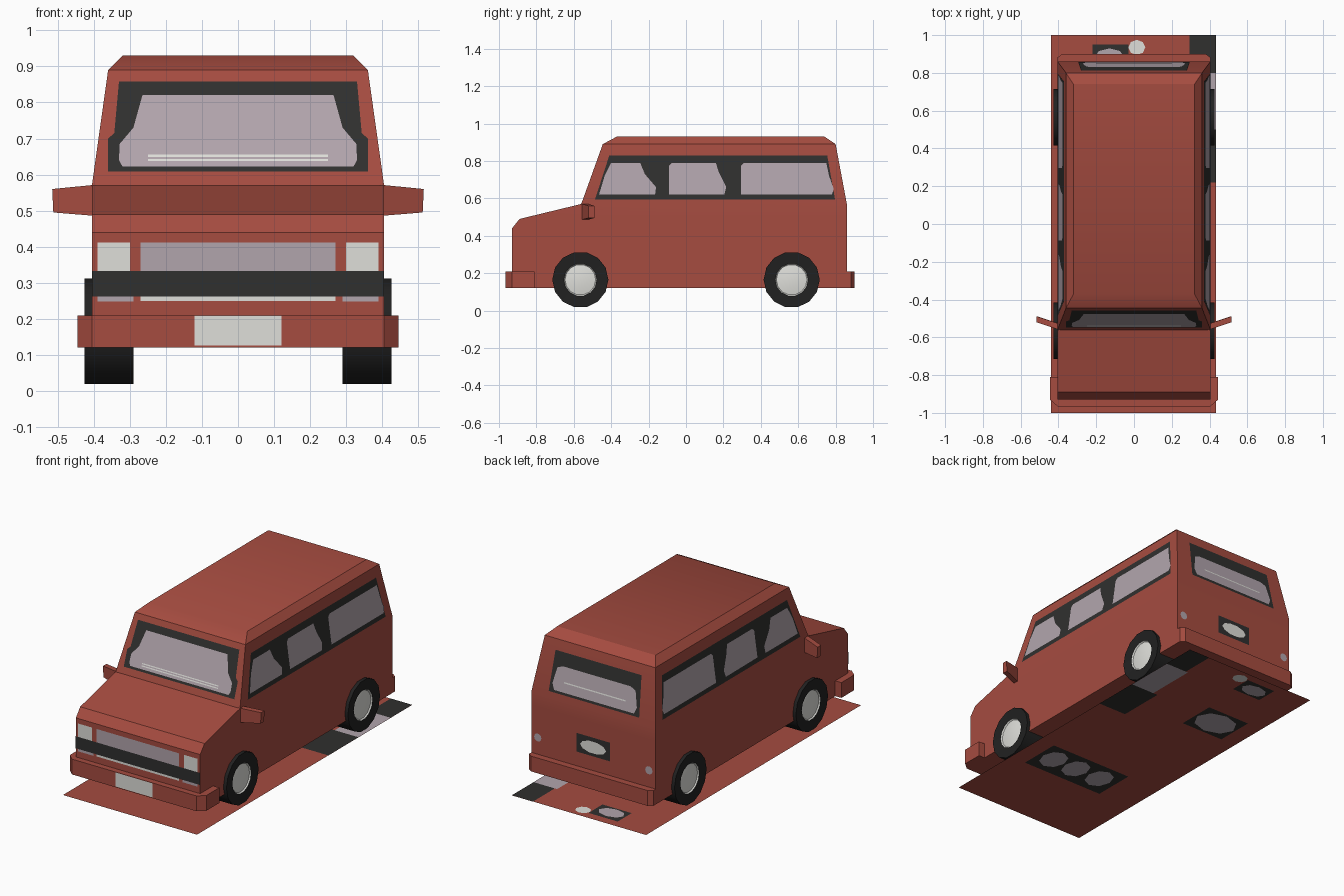
import bpy, bmesh, math
from mathutils import Vector

if "Cube" in bpy.data.objects:
    bpy.data.objects.remove(bpy.data.objects["Cube"])


def material(name, rgb):
    m = bpy.data.materials.new(name)
    m.diffuse_color = (*[(c / 255) ** 2.2 for c in rgb], 1)
    m.use_nodes = True
    m.node_tree.nodes["Principled BSDF"].inputs["Base Color"].default_value = m.diffuse_color
    return m


RED = material("red paint", (164, 77, 66))
DARK = material("dark trim", (51, 51, 50))
GLASS = material("mauve glass", (176, 163, 171))
WHITE = material("off white", (222, 222, 217))
TYRE = material("black rubber", (38, 38, 38))


def finish(name, bm, mats, angle=30):
    bmesh.ops.recalc_face_normals(bm, faces=bm.faces)
    me = bpy.data.meshes.new(name)
    bm.to_mesh(me)
    bm.free()
    ob = bpy.data.objects.new(name, me)
    bpy.context.collection.objects.link(ob)
    for m in mats:
        me.materials.append(m)
    bpy.ops.object.select_all(action='DESELECT')
    ob.select_set(True)
    bpy.context.view_layer.objects.active = ob
    bpy.ops.object.shade_smooth_by_angle(angle=math.radians(angle))
    return ob


def loft(name, rings, mats, angle=30, hub_ring=None):
    """Skin a list of point rings and cap both ends."""
    bm = bmesh.new()
    rows = [[bm.verts.new(p) for p in r] for r in rings]
    n = len(rows[0])
    for k, (a, b) in enumerate(zip(rows, rows[1:])):
        for i in range(n):
            f = bm.faces.new((a[i], a[(i + 1) % n], b[(i + 1) % n], b[i]))
            f.material_index = int(hub_ring is not None and k >= hub_ring)
    bm.faces.new(rows[0])
    bm.faces.new(rows[-1]).material_index = int(hub_ring is not None)
    return finish(name, bm, mats, angle)


def decal(name, pts, surface, out, mat, layer=1):
    """Flat painted piece laid just above a body surface."""
    bm = bmesh.new()
    off = Vector(out) * 0.0025 * layer
    f = bm.faces.new([bm.verts.new(Vector(surface(u, v)) + off) for u, v in pts])
    f.normal_update()
    if f.normal.dot(Vector(out)) < 0:
        f.normal_flip()
    me = bpy.data.meshes.new(name)
    bm.to_mesh(me)
    bm.free()
    ob = bpy.data.objects.new(name, me)
    bpy.context.collection.objects.link(ob)
    me.materials.append(mat)


def rect(x0, x1, z0, z1):
    return [(x0, z0), (x1, z0), (x1, z1), (x0, z1)]


def mirrored(half):
    return half + [(-u, v) for u, v in reversed(half)]


def oval(cx, cz, rx, rz, n=10):
    return [(cx + rx * math.cos(math.tau * i / n), cz + rz * math.sin(math.tau * i / n)) for i in range(n)]


# Body shell: rectangles stacked in z as (half width, front y, back y, z)
levels = [(.405, -.93, .86, .12), (.405, -.93, .86, .44), (.405, -.89, .86, .49),
          (.405, -.56, .86, .57), (.36, -.445, .80, .89), (.32, -.37, .74, .93)]
loft("van_body", [[(-w, f, z), (w, f, z), (w, b, z), (-w, b, z)] for w, f, b, z in levels], [RED])

# Bumpers: plan outlines raised in z
front_plan = mirrored([(.445, -.81), (.445, -.93), (.405, -.965)])
back_plan = mirrored([(.405, .85), (.405, .882), (.38, .90)])
for name, plan in (("front_bumper", front_plan), ("rear_bumper", back_plan)):
    loft(name, [[(x, y, z) for x, y in plan] for z in (.12, .21)], [RED])

# Wheels: turned profile (x, radius), hub from the last rings
N = 14
wheel = [(.29, .15), (.425, .15), (.42, .088), (.413, .082), (.42, .04)]
for s, side in ((1, "right"), (-1, "left")):
    for y, end in ((-.565, "front"), (.565, "rear")):
        loft(f"{end}_{side}_wheel",
             [[(s * x, y + r * math.cos(math.tau * i / N), .165 + r * math.sin(math.tau * i / N))
               for i in range(N)] for x, r in wheel], [TYRE, WHITE], 40, 2)

# Door mirrors: tapered slabs swept back
for s, side in ((1, "right"), (-1, "left")):
    loft(f"{side}_mirror",
         [[(s * x, y - .016, z0), (s * x, y + .016, z0), (s * (x + .003), y + .016, z1), (s * (x + .003), y - .016, z1)]
          for x, y, z0, z1 in ((.39, -.545, .485, .572), (.512, -.505, .495, .56))], [RED])


# Painted surfaces of the shell
def slope(z):
    return (z - .57) / .32


def nose(u, z):
    return (u, -.93, z)


def screen(u, z):
    return (u, -.56 + .115 * slope(z), z)


def tail(u, z):
    return (u, .86, z)


def tailgate(u, z):
    return (u, .86 - .06 * slope(z), z)


F, B = (0, -1, 0), (0, 1, 0)

# Windscreen
decal("windscreen_frame", mirrored([(.36, .608), (.36, .70), (.343, .715), (.33, .858)]), screen, F, DARK)
decal("windscreen_glass", mirrored([(.32, .622), (.33, .64), (.328, .685), (.29, .73), (.265, .82)]),
      screen, F, GLASS, 2)
for z in (.64, .652):
    decal("windscreen_line", rect(-.25, .25, z - .003, z + .003), screen, F, WHITE, 3)

# Nose: grille, headlights, dark strip, number plate
decal("grille", rect(-.27, .27, .333, .412), nose, F, GLASS)
decal("nose_strip", rect(-.405, .405, .262, .333), nose, F, DARK)
decal("grille_trim", rect(-.27, .27, .25, .262), nose, F, WHITE)
for s in (1, -1):
    decal("headlight", rect(s * .30, s * .39, .333, .412), nose, F, WHITE)
    decal("headlight_trim", rect(s * .29, s * .39, .248, .262), nose, F, GLASS)
decal("front_plate", rect(-.12, .12, .126, .209), lambda u, z: (u, -.965, z), F, WHITE)

# Rear window, plate and lamps
decal("rear_window_frame", mirrored([(.295, .60), (.28, .83)]), tailgate, B, DARK)
decal("rear_window_glass", mirrored([(.26, .615), (.275, .65), (.255, .74), (.22, .755)]), tailgate, B, GLASS, 2)
decal("rear_window_line", rect(-.2, .2, .667, .674), tailgate, B, WHITE, 3)
decal("rear_plate_frame", rect(-.11, .11, .295, .405), tail, B, DARK)
decal("rear_plate", oval(0, .348, .085, .036), tail, B, WHITE, 2)
for s in (1, -1):
    decal("rear_lamp", oval(s * .362, .31, .024, .024), tail, B, GLASS)

# Side windows
panes = [
    [(-.465, .62), (-.435, .72), (-.40, .79), (-.245, .79), (-.22, .73), (-.16, .66), (-.165, .62)],
    [(-.09, .622), (-.09, .775), (-.075, .79), (.16, .79), (.175, .74), (.215, .66), (.205, .62)],
    [(.295, .62), (.295, .775), (.31, .79), (.75, .79), (.765, .72), (.79, .65), (.78, .62)]]
for s in (1, -1):
    def flank(y, z, s=s):
        return (s * (.405 - .045 * slope(z)), y, z)
    decal("side_window_band", [(-.487, .593), (.797, .593), (.755, .83), (-.41, .83)], flank, (s, 0, 0), DARK)
    for p in panes:
        decal("side_window", p, flank, (s, 0, 0), GLASS, 2)


# Base sheet under the van, with painted patches on both faces
def base(u, v):
    return (u, v, .003)


def patch(name, pts, mat, layer=1):
    for d in (1, -1):
        decal(name, pts, base, (0, 0, d), mat, layer * .4)


patch("base_sheet", rect(-.44, .433, -1, 1), RED, .2)
patch("base_corner", rect(.295, .433, .8, 1), DARK)
patch("base_light_patch", rect(.28, .433, .5, .8), GLASS)
patch("base_dark_patch", rect(.25, .433, .22, .5), DARK)
patch("base_triple_panel", rect(-.21, .33, -.55, -.30), DARK)
for x in (-.1, .07, .23):
    patch("base_triple_pane", oval(x, -.42, .075, .09, 8), GLASS, 2)
patch("base_panel", rect(-.34, -.06, .35, .58), DARK)
patch("base_pane", oval(-.2, .465, .13, .1, 8), GLASS, 2)
patch("base_small_panel", rect(-.22, -.03, .82, .95), DARK)
patch("base_small_pane", oval(-.13, .88, .08, .05, 8), GLASS, 2)
patch("base_white_spot", oval(.015, .935, .045, .04, 8), WHITE)
